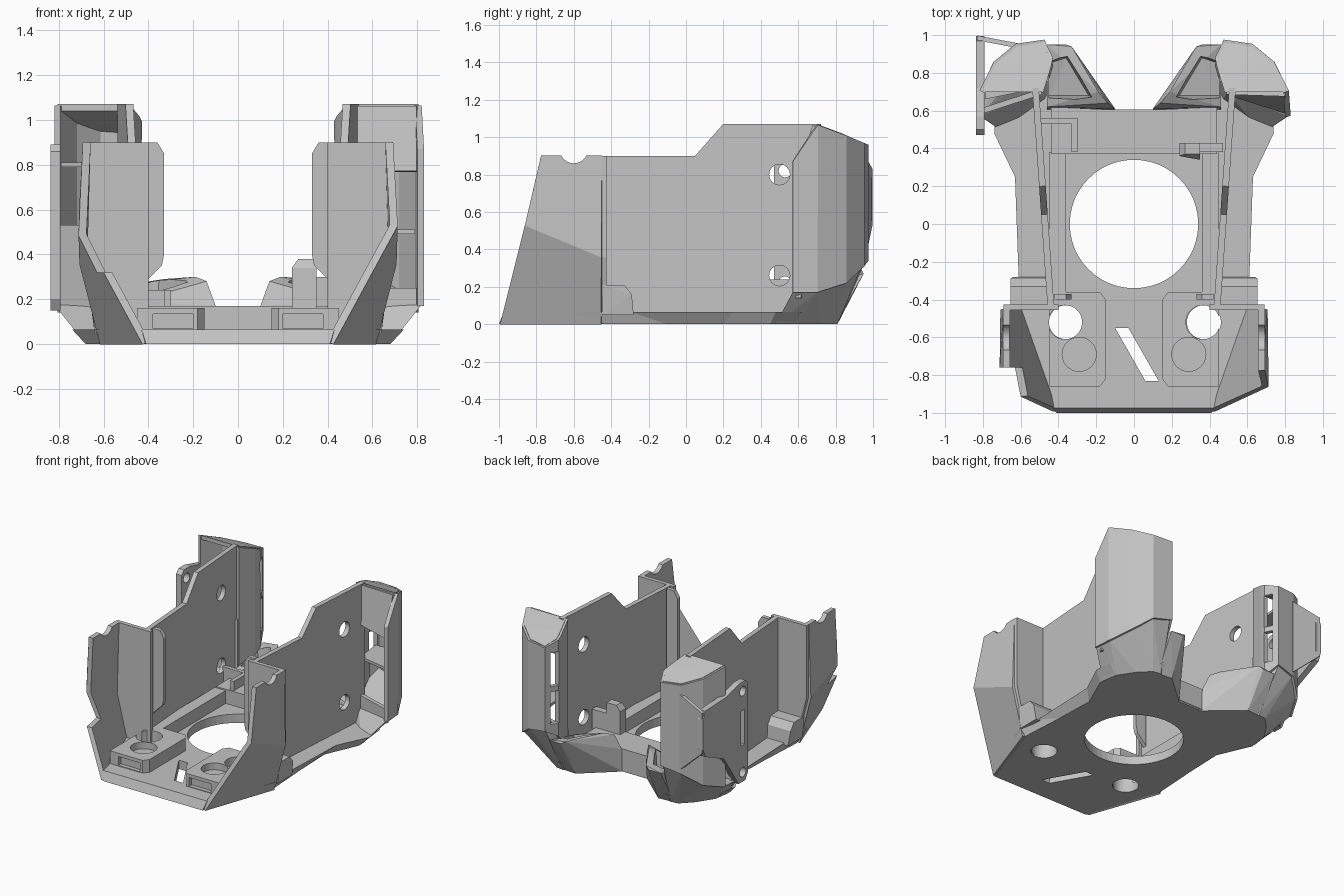
import bpy, bmesh, math

if "Cube" in bpy.data.objects:
    bpy.data.objects.remove(bpy.data.objects["Cube"])

grey = bpy.data.materials.new("plain_grey")
grey.diffuse_color = (0.55, 0.55, 0.55, 1)
grey.use_nodes = True
grey.node_tree.nodes["Principled BSDF"].inputs["Base Color"].default_value = grey.diffuse_color


def finish(name, bm):
    bmesh.ops.recalc_face_normals(bm, faces=bm.faces)
    me = bpy.data.meshes.new(name)
    bm.to_mesh(me)
    bm.free()
    me.materials.append(grey)
    ob = bpy.data.objects.new(name, me)
    bpy.context.collection.objects.link(ob)
    return ob


def apply(ob, mod):
    bpy.context.view_layer.objects.active = ob
    bpy.ops.object.modifier_apply(modifier=mod.name)


def mesh(name, verts, faces, thick=0):
    bm = bmesh.new()
    vs = [bm.verts.new(v) for v in verts]
    for f in faces:
        bm.faces.new([vs[i] for i in f])
    ob = finish(name, bm)
    if thick:
        m = ob.modifiers.new("thick", 'SOLIDIFY')
        m.thickness, m.offset, m.use_even_offset = thick, 0, True
        apply(ob, m)
    return ob


def panel(name, pts, thick=0.03):
    return mesh(name, pts, [range(len(pts))], thick)


def loft(name, low, high):
    n = len(low)
    sides = [(i, (i + 1) % n, (i + 1) % n + n, i + n) for i in range(n)]
    return mesh(name, low + high, [range(n), range(n, 2 * n)] + sides)


def prism(name, pts, z0, z1):
    return loft(name, [(x, y, z0) for x, y in pts], [(x, y, z1) for x, y in pts])


def box(name, x0, x1, y0, y1, z0, z1):
    return prism(name, [(x0, y0), (x1, y0), (x1, y1), (x0, y1)], z0, z1)


def hull(name, pts):
    bm = bmesh.new()
    for p in pts:
        bm.verts.new(p)
    bmesh.ops.convex_hull(bm, input=bm.verts[:])
    bmesh.ops.delete(bm, geom=[v for v in bm.verts if not v.link_faces], context='VERTS')
    return finish(name, bm)


def rod(loc, r, depth, axis='Z'):
    bm = bmesh.new()
    bmesh.ops.create_cone(bm, cap_ends=True, segments=48, radius1=r, radius2=r, depth=depth)
    ob = finish("cutter", bm)
    ob.location = loc
    if axis == 'X':
        ob.rotation_euler = (0, math.pi / 2, 0)
    return ob


def cut(ob, *cutters):
    bpy.context.view_layer.update()
    for c in cutters:
        m = ob.modifiers.new("cut", 'BOOLEAN')
        m.operation, m.object, m.solver = 'DIFFERENCE', c, 'EXACT'
        apply(ob, m)
        bpy.data.objects.remove(c)


def both(half):
    return half + [(-x, y) for x, y in reversed(half)]


# base plate with round opening, vent and through holes
low = both([(.41, -1), (.6, -.44), (.58, -.1), (.57, .2), (.68, .45), (.66, .58), (.42, .8), (.33, .8), (.1, .6)])
high = both([(.43, -.975), (.64, -.45), (.61, -.3), (.63, .25), (.74, .48), (.73, .62), (.46, .84), (.36, .84), (.12, .605)])
base = loft("base_plate", [(x, y, 0) for x, y in low], [(x, y, .065) for x, y in high])
cut(base, rod((0, 0, 0), .34, 1),
    prism("cutter", [(-.1, -.55), (-.03, -.55), (.13, -.83), (.06, -.83)], -.2, .3),
    rod((.37, -.52, 0), .09, .6), rod((-.36, -.52, 0), .09, .6))

# raised rear crossbar
rear = prism("rear_crossbar", both([(.44, .37), (.44, .62), (.12, .605)]), .01, .17)
cut(rear, rod((0, 0, 0), .34, 1))


def wall_x(y):
    return .425 + .07 * (y + .44)


def horn_top(y):
    return 1.07 - .44 * max(0, y - .72)


for s, side in ((1, "right"), (-1, "left")):
    def P(pts):
        return [(s * p[0], p[1], p[2]) for p in pts]

    def bx(name, x0, x1, *r):
        return box(side + "_" + name, s * x0, s * x1, *r)

    # long side wall with two screw holes
    prof = [(-.44, .05), (-.44, .9), (.05, .9), (.2, 1.07), (.72, 1.07), (.72, .05)]
    wall = panel(side + "_side_wall", P([(wall_x(y) + .015, y, z) for y, z in prof]), .035)
    cut(wall, *[rod((s * .5, .5, z), .055, .4, 'X') for z in (.8, .26)])

    # stepped front wall, inner flap and front cheek
    panel(side + "_step_wall", P([(.40, -.44, .05), (.40, -.44, .9), (.69, -.44, .9), (.69, -.44, .36), (.61, -.44, .05)]))
    panel(side + "_inner_flap", P([(.42, -.385, .27), (.34, -.385, .35), (.33, -.385, .4), (.33, -.385, .85),
                                   (.36, -.385, .9), (.42, -.385, .9)]))
    cheek = mesh(side + "_front_cheek",
                 P([(.41, -.99, .005), (.6, -.45, .005), (.69, -.45, .36), (.695, -.86, .53), (.675, -.775, .9), (.675, -.45, .9)]),
                 [(0, 1, 2, 3), (3, 2, 5, 4)], .035)
    cut(cheek, rod((s * .68, -.6, .935), .075, .3, 'X'))
    if s < 0:
        cut(cheek, box("cutter", -1, 0, -1.2, -.76, .32, 1.2))

    # front blocks with round pockets
    block = prism(side + "_front_block", [(s * x, y) for x, y in
                  ((.18, -.86), (.45, -.86), (.45, -.36), (.18, -.36), (.15, -.4), (.15, -.82))], .01, .16)
    cut(block, rod((s * .365, -.52, .1), .09, .6), rod((s * .29, -.69, .16), .09, .1),
        bx("cutter", .2, .38, -.9, -.83, .07, .135), rod((0, 0, 0), .34, 1))

    # floor rails and outer clips
    bx("floor_rail", .36, .45, -.36, .38, .03, .16)
    hull(side + "_outer_clip", P([(x, y, .05) for x in (.44, .64) for y in (-.45, -.28)] +
                                 [(x, y, z) for x in (.44, .655) for y, z in ((-.45, .21), (-.33, .21), (-.29, .16))]))

    # rear duct outlet: sloped rim with a pocket
    wing = hull(side + "_rear_outlet", P([(.1, .6, 0), (.34, .81, 0), (.46, .8, 0), (.46, .6, 0), (.1, .61, .17),
                                          (.14, .64, .28), (.19, .7, .3), (.33, .94, .29), (.36, .95, .27),
                                          (.46, .95, .27), (.46, .62, .19)]))
    cut(wing, hull("cutter", P([(.24, .68, .12), (.36, .88, .16), (.45, .85, .16), (.45, .68, .12),
                                (.2, .66, .5), (.34, .9, .5), (.45, .88, .5), (.45, .62, .5)])))

    # rear horn: tapered solid foot, thin shell, cap
    ring = [(.495, .70), (.455, .83), (.445, .88), (.485, .96), (.62, .94), (.73, .85), (.805, .70), (.815, .57)]
    foot = [(.46, .64), (.42, .77), (.41, .79), (.44, .81), (.5, .8), (.58, .72), (.66, .6), (.68, .48)]
    mid_z = [.17, .22, .28, .34, .31, .22, .17, .17]
    lo = [(x, y, z) for (x, y), z in zip(ring, mid_z)]
    hi = [(x, y, horn_top(y) - .005) for x, y in ring[:-1]] + [(.815, .57, .87)]
    hull(side + "_horn_foot", P([(x, y, 0) for x, y in foot] + lo))
    shell = mesh(side + "_horn_shell", P(lo + hi), [(i, i + 1, i + 9, i + 8) for i in range(7 if s > 0 else 6)], .03)
    cut(shell, *[bx("cutter", .4, .5, .875, .935, a, b) for a, b in ((.38, .62), (.66, .91))])
    hull(side + "_horn_cap", P([(x, y, horn_top(y) - d) for x, y in ring[:-1] for d in (0, .03)]))

    # partial front closures and divider inside the horn
    bands = ((.77, 1.06), (.14, .25)) if s > 0 else ((.14, .53),)
    for i, (a, b) in enumerate(bands):
        y = .69 if b > 1 else .6
        panel(f"{side}_horn_front_{i}", P([(.49, .7, a), (.8, .6, a), (.8, y, b), (.49, .7, b)]))
    dz = .5 if s > 0 else .8
    panel(side + "_horn_divider", P([(.5, .72, dz), (.79, .66, dz), (.79, .72, dz), (.63, .93, dz), (.48, .93, dz)]), .02)

# mounting tab outside the left horn
tab = panel("left_mount_tab", [(-.815, y, z) for y, z in
            ((.47, .2), (.47, .86), (.5, .89), (.57, .89), (.72, .85), (.97, .84), (.995, .78), (.995, .56),
             (.97, .5), (.75, .4), (.58, .15), (.5, .15))], .045)
cut(tab, *[rod((-.82, .53, z), .035, .2, 'X') for z in (.82, .22)],
    box("cutter", -.9, -.75, .51, .55, .42, .68))
panel("left_tab_flange", [(-.83, .985, .53), (-.83, .985, .83), (-.62, .945, .9), (-.62, .945, .34)], .025)

# inner post and cable bracket
hull("right_inner_post", [(x, y, z) for x, y0 in ((.24, .36), (.35, .34)) for y in (y0, .43) for z in (.1, .34)] +
     [(x, y, .38) for x in (.27, .35) for y in (.37, .43)])
box("right_post_arm", .35, .47, .38, .43, .1, .3)
box("left_bracket_back", -.5, -.3, .53, .56, .1, .24)
box("left_bracket_side", -.33, -.3, .38, .56, .1, .24)
